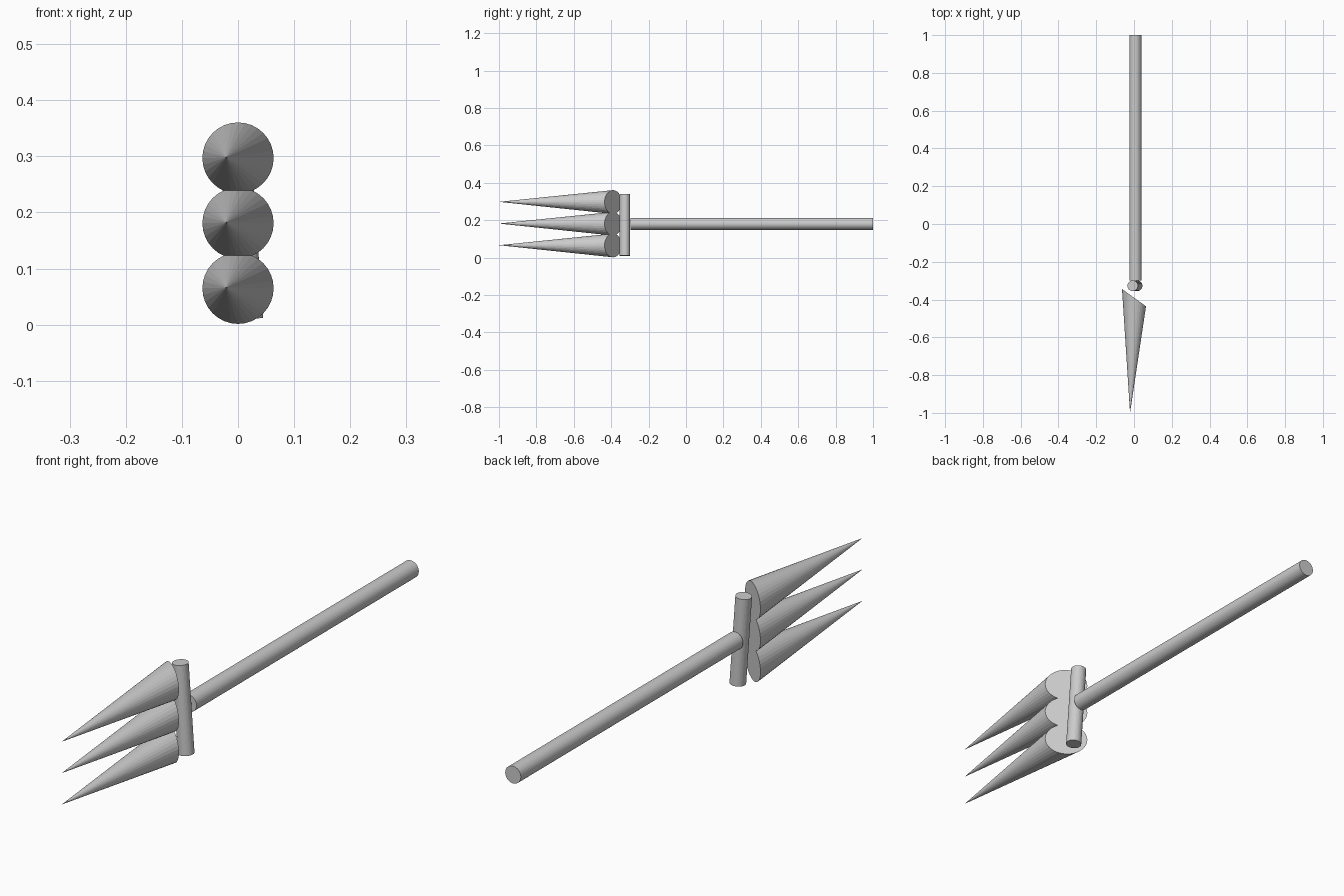
import bpy
import bmesh
from math import cos, sin, tau
from mathutils import Vector

if "Cube" in bpy.data.objects:
    bpy.data.objects.remove(bpy.data.objects["Cube"])

SIDES = 32


def finish(name, bm):
    bmesh.ops.recalc_face_normals(bm, faces=bm.faces[:])
    mesh = bpy.data.meshes.new(name)
    bm.to_mesh(mesh)
    bm.free()
    obj = bpy.data.objects.new(name, mesh)
    bpy.context.collection.objects.link(obj)
    return obj


def rod(name, start, end, radius):
    """Flat-shaded capped cylinder between two points."""
    start, end = Vector(start), Vector(end)
    bm = bmesh.new()
    bmesh.ops.create_cone(bm, cap_ends=True, segments=SIDES, radius1=radius,
                          radius2=radius, depth=(end - start).length)
    obj = finish(name, bm)
    obj.location = (start + end) / 2
    obj.rotation_euler = (end - start).to_track_quat('Z', 'Y').to_euler()
    return obj


def prong(name, z, radius=0.0635, skew=-0.72):
    """Spike with a slanted round base and its tip towards the front."""
    bm = bmesh.new()
    ring = []
    for i in range(SIDES):
        a = tau * i / SIDES
        x = radius * cos(a)
        ring.append(bm.verts.new((x, -0.39 + skew * x, z + radius * sin(a))))
    tip = bm.verts.new((-0.021, -1.0, z + 0.001))
    bm.faces.new(ring)
    for i in range(SIDES):
        bm.faces.new((ring[i], ring[(i + 1) % SIDES], tip))
    return finish(name, bm)


# Long handle
rod("handle", (0.007, -0.298, 0.18), (0.007, 1.0, 0.18), 0.032)

# Slightly leaning crossbar
rod("crossbar", (0.017, -0.327, 0.01), (-0.007, -0.327, 0.338), 0.028)

# Three prongs
for label, z in (("lower", 0.065), ("middle", 0.181), ("upper", 0.297)):
    prong(label + "_prong", z)
